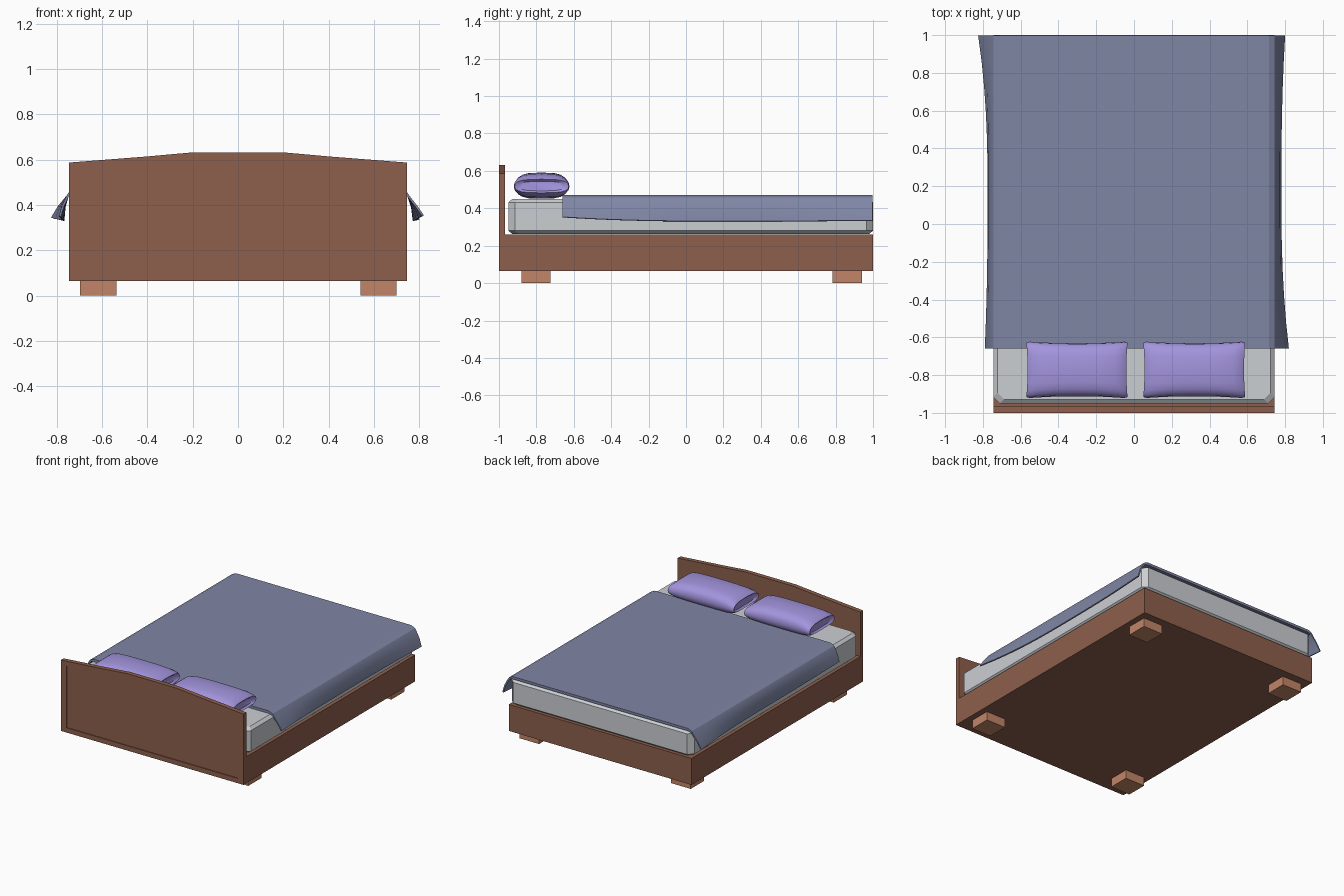
import bpy, bmesh, math

if "Cube" in bpy.data.objects:
    bpy.data.objects.remove(bpy.data.objects["Cube"])

def mat(name, c):
    m = bpy.data.materials.new(name)
    m.diffuse_color = (*c, 1)
    m.use_nodes = True
    m.node_tree.nodes["Principled BSDF"].inputs["Base Color"].default_value = m.diffuse_color
    return m

WOOD = mat("brown wood", (0.27, 0.115, 0.073))
FOOT = mat("light wood", (0.54, 0.235, 0.135))
WHITE = mat("mattress grey", (0.60, 0.62, 0.65))
BLUE = mat("blanket blue", (0.215, 0.24, 0.375))
LILAC = mat("pillow lilac", (0.37, 0.30, 0.73))

def make(name, verts, faces, m):
    me = bpy.data.meshes.new(name)
    me.from_pydata(verts, [], faces)
    bm = bmesh.new()
    bm.from_mesh(me)
    bmesh.ops.recalc_face_normals(bm, faces=bm.faces)
    bm.to_mesh(me)
    bm.free()
    me.materials.append(m)
    ob = bpy.data.objects.new(name, me)
    bpy.context.collection.objects.link(ob)
    return ob

def box(name, x0, x1, y0, y1, z0, z1, m):
    v = [(x, y, z) for x in (x0, x1) for y in (y0, y1) for z in (z0, z1)]
    f = [(0, 1, 3, 2), (4, 6, 7, 5), (0, 4, 5, 1), (2, 3, 7, 6), (0, 2, 6, 4), (1, 5, 7, 3)]
    return make(name, v, f, m)

def loft(name, rings, m, closed=True, caps=True):
    """Skin a list of equal-length rings."""
    n = len(rings[0])
    v = [p for r in rings for p in r]
    f = []
    for i in range(len(rings) - 1):
        for j in range(n if closed else n - 1):
            k = (j + 1) % n
            f.append((i*n + j, i*n + k, (i + 1)*n + k, (i + 1)*n + j))
    if caps:
        f += [tuple(range(n)), tuple(range(len(v) - n, len(v)))]
    return make(name, v, f, m)

def smooth(ob, angle):
    bpy.context.view_layer.objects.active = ob
    ob.select_set(True)
    bpy.ops.object.shade_smooth_by_angle(angle=math.radians(angle))
    ob.select_set(False)

# Bed base and four feet
box("bed_base", -0.745, 0.745, -0.967, 1.0, 0.065, 0.26, WOOD)
for side, x in (("left", -0.617), ("right", 0.62)):
    for end, y in (("head", -0.8025), ("foot", 0.8625)):
        box(f"{end}_{side}_foot", x - 0.08, x + 0.08, y - 0.078, y + 0.078, 0, 0.066, FOOT)

# Headboard with arched top and shallow recessed front panel
def board(w, z0, zs, y):
    d = zs - 0.587
    half = [(0.2, 0.632 + d), (0.4, 0.614 + d), (w, zs), (w, z0)]
    pts = half + [(-x, z) for x, z in reversed(half)]
    return [(x, y, z) for x, z in pts]

loft("headboard", [board(0.745, 0.065, 0.587, -0.967), board(0.745, 0.065, 0.587, -1.0),
                   board(0.697, 0.10, 0.555, -1.0), board(0.697, 0.10, 0.555, -0.994)], WOOD)

# Mattress: chamfered corners and edges
def oct_ring(i, z, c=0.035):
    X, y0, y1 = 0.745 - i, -0.95 + i, 1.0 - i
    p = [(X, y0 + c), (X, y1 - c), (X - c, y1), (-X + c, y1),
         (-X, y1 - c), (-X, y0 + c), (-X + c, y0), (X - c, y0)]
    return [(x, y, z) for x, y in p]

loft("mattress", [oct_ring(0.022, 0.262), oct_ring(0, 0.28), oct_ring(0, 0.432),
                  oct_ring(0.022, 0.45)], WHITE)

# Blanket: flat top, side flaps flaring toward the ends
rings = []
for i in range(13):
    t = i / 12
    y = -0.66 + 1.657 * t
    s = (2*t - 1)
    head, foot = max(0, -s)**2.5, max(0, s)**2.5
    left = 0.775 + 0.015*head + 0.05*foot
    right = 0.78 + 0.04*head + 0.02*foot
    zl = 0.332 + 0.02*head + 0.012*foot
    zr = 0.332 + 0.022*head + 0.004*foot
    outer = [(-left, zl), (-0.5*left - 0.382, 0.395), (-0.757, 0.44), (-0.745, 0.458), (-0.715, 0.472),
             (0.715, 0.472), (0.745, 0.458), (0.757, 0.44), (0.5*right + 0.382, 0.395), (right, zr)]
    inner = []
    for k, (x, z) in enumerate(outer):
        e = min(k, 9 - k)
        inner.append((x - math.copysign((0.009, 0.009, 0.009, 0.009, 0.004)[e], x),
                      z - (0.003, 0.004, 0.005, 0.01, 0.019)[e]))
    rings.append([(x, y, z) for x, z in outer + inner[::-1]])
blanket = loft("blanket", rings, BLUE)
smooth(blanket, 25)

# Pillows: plump rounded cushions with tugged corners
def pillow(name, cx, hw):
    prof = [(-0.95, 0.80, 0.36), (-1.0, 0.97, 0.52), (-0.93, 1.0, 0.70), (-0.78, 0.98, 0.88), (-0.45, 0.95, 0.98)]
    prof = prof + [(0, 0.94, 1.0)] + [(-a, b, c) for a, b, c in reversed(prof)]
    rs = []
    for u, sy, sz in prof:
        r = []
        for k in range(20):
            a = 2 * math.pi * k / 20
            c, s = math.cos(a), math.sin(a)
            yy = math.copysign(abs(c)**0.6, c)
            zz = math.copysign(abs(s)**0.8, s)
            zh = 0.074 if zz > 0 else 0.066
            pinch = 1 + (0.025 * yy * yy if abs(u) > 0.9 else 0) - 0.025
            r.append((cx + hw*u*pinch, -0.772 + 0.149*sy*yy, 0.517 + zh*sz*zz))
        rs.append(r)
    smooth(loft(name, rs, LILAC), 35)

pillow("left_pillow", -0.302, 0.268)
pillow("right_pillow", 0.319, 0.270)
